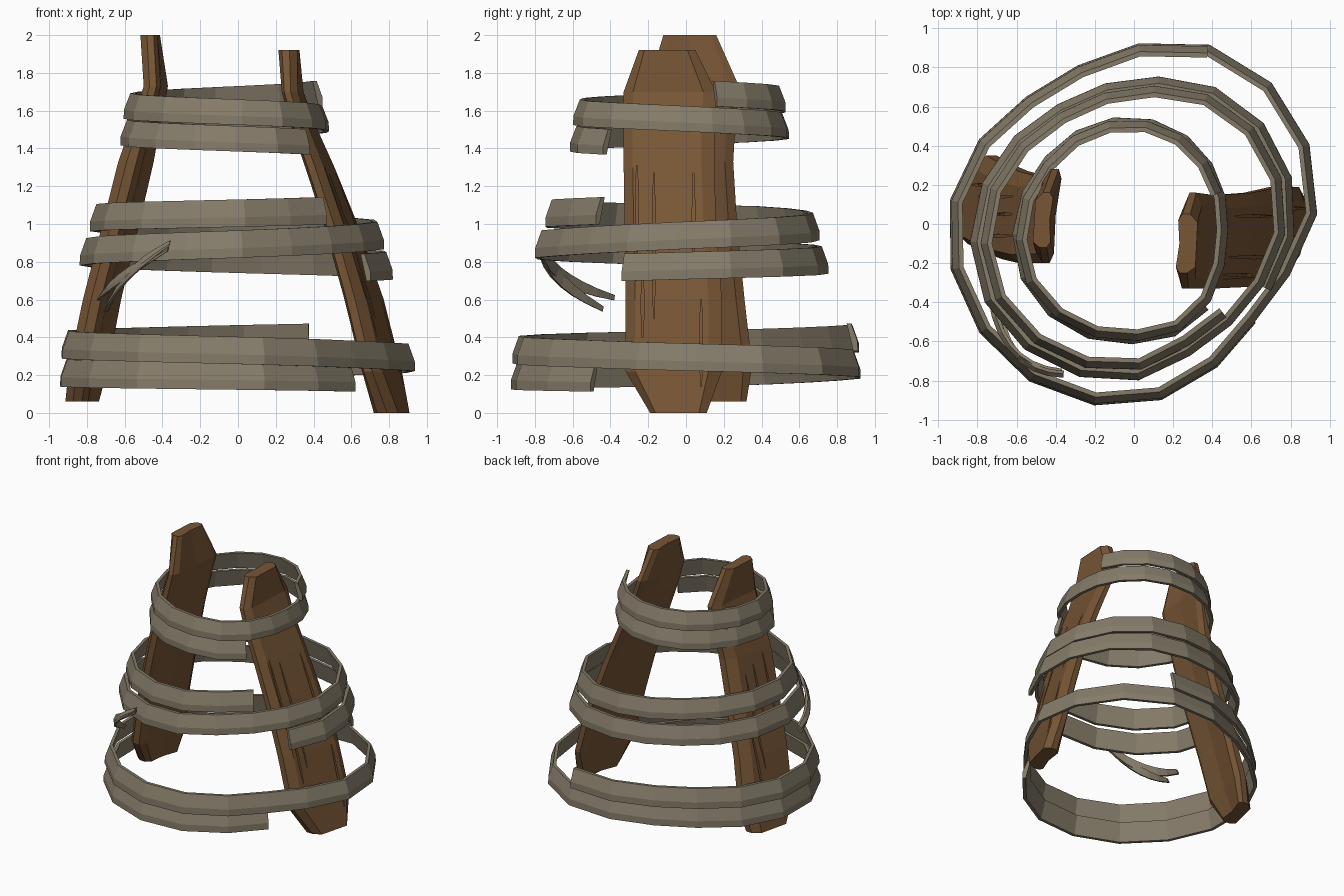
import bpy
import bmesh
import math
from mathutils import Vector

cube = bpy.data.objects.get("Cube")
if cube:
    bpy.data.objects.remove(cube, do_unlink=True)


def make_material(name, colour):
    mat = bpy.data.materials.new(name)
    mat.use_nodes = True
    mat.diffuse_color = (*colour, 1)
    mat.node_tree.nodes["Principled BSDF"].inputs["Base Color"].default_value = (*colour, 1)
    return mat


wood = make_material("brown wood", (0.185, 0.092, 0.036))
bark = make_material("grey bark", (0.235, 0.2, 0.142))


def loft(name, rings, mat):
    """Closed solid through a list of equal-length point rings."""
    bm = bmesh.new()
    loops = [[bm.verts.new(p) for p in ring] for ring in rings]
    n = len(loops[0])
    for a, b in zip(loops, loops[1:]):
        for i in range(n):
            j = (i + 1) % n
            bm.faces.new((a[i], a[j], b[j], b[i]))
    bm.faces.new(loops[0])
    bm.faces.new(loops[-1])
    bmesh.ops.recalc_face_normals(bm, faces=bm.faces)
    mesh = bpy.data.meshes.new(name)
    bm.to_mesh(mesh)
    bm.free()
    mesh.materials.append(mat)
    obj = bpy.data.objects.new(name, mesh)
    bpy.context.scene.collection.objects.link(obj)
    return obj


# Plank section: across the width, then outward through the thickness
SECTION = [(-.5, .1), (-.4, .5), (.36, .5), (.5, .1),
           (.5, -.3), (.4, -.5), (0, -.38), (-.4, -.5), (-.5, -.3)]


def plank(name, side, stations, cracks):
    """Stations hold height, centre x, thickness, low y, high y and twist."""
    rings = []
    for z, cx, thick, y0, y1, twist in stations:
        ring = []
        for u, v in SECTION:
            dy = u * (y1 - y0)
            ring.append((cx + side * v * thick + twist * dy, (y0 + y1) / 2 + dy, z))
        rings.append(ring)
    obj = loft(name, rings, wood)

    def outer_face(y, z):
        for a, b in zip(stations, stations[1:]):
            if a[0] <= z <= b[0]:
                f = (z - a[0]) / (b[0] - a[0])
                z_, cx, thick, y0, y1, twist = [p + f * (q - p) for p, q in zip(a, b)]
                return cx + side * thick / 2 + twist * (y - (y0 + y1) / 2)

    # Narrow tapered cracks cut into the outer face
    for y, low, high in cracks:
        rings = []
        for k in range(5):
            f = k / 4
            z = low + f * (high - low)
            half = 0.002 + 0.006 * math.sin(math.pi * f)
            x = outer_face(y, z)
            inner, outer = x - side * 0.03, x + side * 0.04
            rings.append([(inner, y - half, z), (outer, y - half, z),
                          (outer, y + half, z), (inner, y + half, z)])
        cutter = loft("crack_cutter", rings, wood)
        cutter.hide_render = True
        mod = obj.modifiers.new("crack", "BOOLEAN")
        mod.operation = "DIFFERENCE"
        mod.solver = "EXACT"
        mod.object = cutter
        bpy.context.view_layer.objects.active = obj
        bpy.ops.object.modifier_apply(modifier=mod.name)
        bpy.data.objects.remove(cutter, do_unlink=True)


plank("left_plank", 1, [
    (0, .815, .13, -.19, .11, .26), (.22, .765, .11, -.32, .19, .26),
    (.6, .67, .115, -.32, .19, .24), (1, .545, .105, -.325, .16, .2),
    (1.3, .435, .1, -.33, .15, .15), (1.5, .355, .09, -.33, .15, .12),
    (1.7, .29, .085, -.33, .16, .08), (1.92, .27, .1, -.25, .05, .05),
], [(-.26, .85, 1.31), (-.17, .5, 1.27), (.04, .75, 1.27), (.08, .14, .6), (-.23, .4, .75)])

plank("right_plank", -1, [
    (.06, -.825, .12, .02, .32, .24), (.25, -.79, .13, -.1, .35, .22),
    (.6, -.72, .13, -.14, .31, .2), (1, -.62, .13, -.18, .27, .18),
    (1.33, -.54, .13, -.2, .25, .16), (1.5, -.495, .11, -.2, .26, .13),
    (1.73, -.435, .09, -.2, .28, .1), (2, -.465, .09, -.12, .16, .06),
], [(-.06, .75, 1.3), (.05, .9, 1.25), (.14, .5, 1.2), (.2, .3, .8)])


def strip(name, path, heights, thick, lean):
    """Bent strip of bark standing on edge along a path."""
    rings = []
    for i, p in enumerate(path):
        along = path[min(i + 1, len(path) - 1)] - path[max(i - 1, 0)]
        out = Vector((along.y, -along.x, 0)).normalized()
        if out.dot(Vector((p.x, p.y, 0))) < 0:
            out = -out
        half = Vector((0, 0, heights[i] / 2))
        tilt = out * lean / 2
        t = out * thick / 2
        rings.append([p + half - tilt - t, p + half - tilt + t * 0.6,
                      p - half * 0.3 + tilt * 0.6 + t, p - half + tilt + t * 0.6,
                      p - half + tilt - t])
    return loft(name, rings, bark)


def sample(values, position):
    """Linear blend between neighbouring list entries."""
    k = min(int(position), len(values) - 2)
    f = position - k
    return values[k] * (1 - f) + values[k + 1] * f


def band(name, radii, start, end, levels, height, growth):
    """Winding strip; radii every thirty degrees, levels evenly along it."""
    steps = round(abs(end - start) / 21)
    path = []
    for i in range(steps + 1):
        t = i / steps
        angle = start + (end - start) * t
        r = sample(radii + radii[:1], angle % 360 / 30) - 0.02
        r *= 1 + growth * (t - 0.5)
        a = math.radians(angle)
        z = sample(levels, t * (len(levels) - 1))
        path.append(Vector((r * math.cos(a), r * math.sin(a), z)))
    strip(name, path, [height] * len(path), 0.03, 0.035)


band("upper_band", [.47, .49, .52, .54, .55, .56, .605, .63, .62, .595, .59, .51],
     20, 671, [1.69, 1.435], .135, .05)
band("middle_band", [.78, .80, .77, .705, .69, .74, .81, .84, .825, .79, .70, .72],
     -45, -746, [1.07, 1.02, .92, .835, .77], .145, .13)
band("lower_band", [.925, .99, 1.01, .91, .82, .89, .955, .955, .955, .925, .835, .77],
     67, 681, [.40, .35, .29, .215, .185], .145, .015)


# Frayed strands hanging off the middle band
def strand(name, points):
    a, b, c = [Vector(p) for p in points]
    path = []
    for i in range(8):
        t = i / 7
        path.append(a * (1 - t) ** 2 + b * 2 * t * (1 - t) + c * t * t)
    heights = [0.012 + 0.05 * math.sin(math.pi * (0.1 + 0.8 * i / 7)) for i in range(8)]
    strip(name, path, heights, 0.02, 0.02)


strand("long_strand", [(-.36, -.77, .9), (-.65, -.76, .72), (-.69, -.44, .55)])
strand("short_strand", [(-.37, -.76, .87), (-.68, -.73, .7), (-.73, -.38, .61)])
